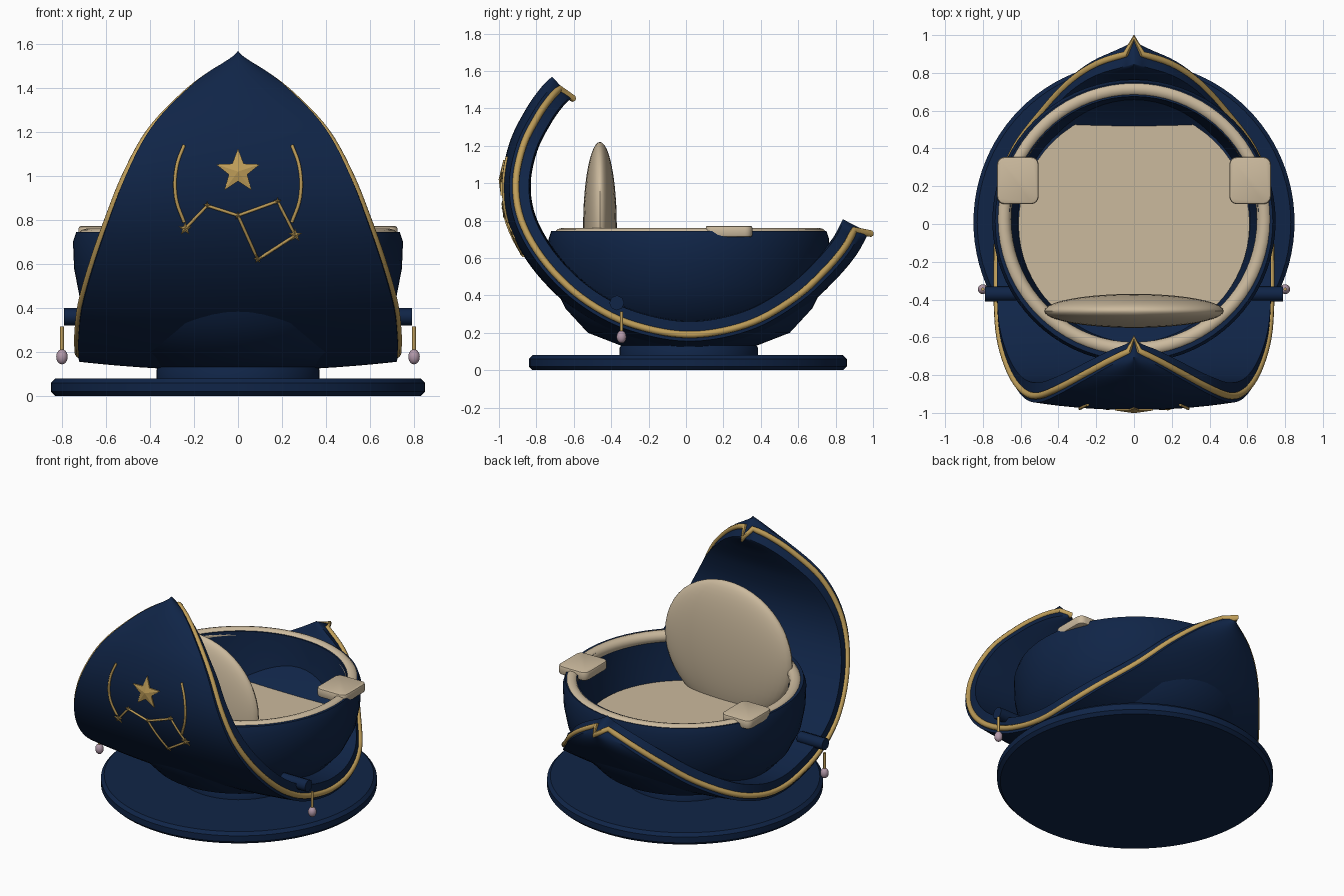
import bpy, bmesh, math
from mathutils import Vector
from mathutils.bvhtree import BVHTree

if "Cube" in bpy.data.objects:
    bpy.data.objects.remove(bpy.data.objects["Cube"])


def material(name, r, g, b):
    m = bpy.data.materials.new(name)
    m.diffuse_color = (r, g, b, 1)
    m.use_nodes = True
    m.node_tree.nodes["Principled BSDF"].inputs["Base Color"].default_value = m.diffuse_color
    return m


NAVY = material("navy", 0.005, 0.018, 0.063)
CREAM = material("cream", 0.60, 0.49, 0.34)
GOLD = material("gold", 0.52, 0.34, 0.10)
MAUVE = material("mauve", 0.45, 0.32, 0.40)


def finish(name, bm, mat, angle=40):
    bmesh.ops.recalc_face_normals(bm, faces=bm.faces)
    me = bpy.data.meshes.new(name)
    bm.to_mesh(me)
    bm.free()
    ob = bpy.data.objects.new(name, me)
    bpy.context.collection.objects.link(ob)
    me.materials.append(mat)
    select(ob)
    bpy.ops.object.shade_smooth_by_angle(angle=math.radians(angle))
    return ob


def select(ob):
    bpy.ops.object.select_all(action='DESELECT')
    ob.select_set(True)
    bpy.context.view_layer.objects.active = ob


def lathe(name, profile, mat, cy, n=64, angle=40):
    """Spin an (r, z) profile around a vertical axis at y = cy."""
    bm = bmesh.new()
    vs = [bm.verts.new((r, cy, z)) for r, z in profile]
    es = [bm.edges.new(p) for p in zip(vs, vs[1:])]
    bmesh.ops.spin(bm, geom=vs + es, cent=(0, cy, 0), axis=(0, 0, 1),
                   angle=math.tau, steps=n, use_merge=True)
    bmesh.ops.remove_doubles(bm, verts=bm.verts, dist=1e-4)
    return finish(name, bm, mat, angle)


def tube(name, pts, radius, mat, cyclic=False):
    cu = bpy.data.curves.new(name, 'CURVE')
    cu.dimensions = '3D'
    cu.bevel_depth = radius
    cu.bevel_resolution = 2
    cu.use_fill_caps = True
    sp = cu.splines.new('POLY')
    sp.points.add(len(pts) - 1)
    for p, co in zip(sp.points, pts):
        p.co = (*co, 1)
    sp.use_cyclic_u = cyclic
    cu.materials.append(mat)
    ob = bpy.data.objects.new(name, cu)
    bpy.context.collection.objects.link(ob)
    select(ob)
    bpy.ops.object.convert(target='MESH')
    bpy.ops.object.shade_smooth_by_angle(angle=math.radians(50))


def ellipsoid(name, loc, size, mat):
    bm = bmesh.new()
    bmesh.ops.create_uvsphere(bm, u_segments=40, v_segments=24, radius=1)
    bmesh.ops.scale(bm, vec=size, verts=bm.verts)
    bmesh.ops.translate(bm, vec=loc, verts=bm.verts)
    finish(name, bm, mat)


def smooth_path(pts, steps):
    """Catmull-Rom through the points."""
    pts = [Vector(p) for p in pts]
    ext = [2 * pts[0] - pts[1]] + pts + [2 * pts[-1] - pts[-2]]
    out = []
    for a, b, c, d in zip(ext, ext[1:], ext[2:], ext[3:]):
        for i in range(steps):
            t = i / steps
            out.append(0.5 * (2 * b + (c - a) * t + (2 * a - 5 * b + 4 * c - d) * t ** 2
                              + (3 * b - a - 3 * c + d) * t ** 3))
    return out + [pts[-1]]


# Base plate, pedestal and tub
lathe("base_plate", [(0, 0), (.83, 0), (.85, .02), (.85, .06), (.83, .08), (0, .08)], NAVY, .01, 96)
lathe("pedestal", [(0, .06), (.37, .06), (.37, .12), (.35, .15), (0, .15)], NAVY, .015)
lathe("tub", [(0, .12), (.36, .13), (.54, .2), (.66, .33), (.72, .45), (.745, .58), (.75, .70),
              (.735, .745), (.66, .745), (.65, .6), (.615, .40), (0, .40)], NAVY, .015, 72)
lathe("floor", [(0, .40), (.612, .40), (.612, .44), (0, .44)], CREAM, .0)
lathe("tub_rim", [(.69 + .04 * math.cos(a * math.tau / 12), .72 + .04 * math.sin(a * math.tau / 12))
                  for a in range(13)], CREAM, .025, 72)

# Crescent shell: centre line (y, z) with half width
spine = smooth_path([
    (-.665, 1.515, .004), (-.72, 1.46, .12), (-.79, 1.36, .25), (-.87, 1.2, .40), (-.91, 1.0, .51),
    (-.88, .8, .59), (-.77, .6, .66), (-.6, .42, .71), (-.4, .29, .725), (-.2, .22, .725),
    (0, .19, .72), (.2, .21, .70), (.4, .275, .63), (.6, .40, .48), (.75, .54, .34),
    (.85, .66, .19), (.91, .77, .004)], 5)


def shell_point(i, u, off):
    p = spine[i]
    t = (spine[min(i + 1, len(spine) - 1)] - spine[max(i - 1, 0)]).xy.normalized()
    return Vector((p.z * u, p.x + t.y * off, p.y - t.x * off))


US = [k / 8 for k in range(-8, 9)]
bm = bmesh.new()
rings = []
for i in range(len(spine)):
    sec = [(u, .075 - .04 * u * u) for u in US] + [(u, -.08 + .01 * u * u) for u in reversed(US)]
    rings.append([bm.verts.new(shell_point(i, u, o)) for u, o in sec])
for a, b in zip(rings, rings[1:]):
    for j in range(len(a)):
        k = (j + 1) % len(a)
        bm.faces.new((a[j], a[k], b[k], b[j]))
bm.faces.new(rings[0])
bm.faces.new(rings[-1])
surface = BVHTree.FromBMesh(bm)
finish("crescent_shell", bm, NAVY)

# Gold trim along the shell edge, folded over both tips
inner = range(1, len(spine) - 1)
trim = [shell_point(0, 0, -.085)] + [shell_point(i, 1, 0) for i in inner]
trim += [shell_point(len(spine) - 1, 0, .085)] + [shell_point(i, -1, 0) for i in reversed(inner)]
tube("shell_trim", trim, .019, GOLD, True)


# Ornaments laid on the front of the shell
def on_shell(x, z, lift=.004):
    hit = surface.ray_cast(Vector((x, -3, z)), Vector((0, 1, 0)))[0]
    return Vector((x, hit.y - lift, z))


def star(name, x, z, r, lift):
    bm = bmesh.new()
    ring = []
    for k in range(10):
        a = math.pi / 2 + k * math.pi / 5
        q = r if k % 2 == 0 else r * .42
        ring.append((x + q * math.cos(a), z + q * math.sin(a)))
    top = [bm.verts.new(on_shell(*p, .008)) for p in ring]
    low = [bm.verts.new(on_shell(*p, -.01)) for p in ring]
    mid = bm.verts.new(on_shell(x, z, lift))
    for k in range(10):
        j = (k + 1) % 10
        bm.faces.new((top[k], top[j], mid))
        bm.faces.new((top[k], low[k], low[j], top[j]))
    finish(name, bm, GOLD, 15)


star("large_star", 0, 1.02, .105, .018)
nodes = [(-.24, .76), (-.14, .865), (0, .82), (.18, .885), (.26, .73), (.09, .62)]
for k, (x, z) in enumerate(nodes):
    star(f"small_star_{k}", x, z, .032 if k in (0, 4) else .019, .014)
chain = nodes + [nodes[2]]
line = [on_shell(*Vector(a).lerp(Vector(b), t / 5)) for a, b in zip(chain, chain[1:]) for t in range(6)]
tube("star_lines", line, .007, GOLD)
for s, side in ((-1, "left"), (1, "right")):
    arc = smooth_path([(.245, 1.14), (.275, 1.06), (.287, .97), (.278, .88), (.245, .79)], 4)
    tube(f"{side}_arc", [on_shell(s * p.x, p.y) for p in arc], .008, GOLD)

# Seat back
ellipsoid("seat_back", (0, -.46, .77), (.475, .09, .45), CREAM)

# Arm pads, side pegs and hanging beads
for s, side in ((-1, "left"), (1, "right")):
    bm = bmesh.new()
    bmesh.ops.create_cube(bm, size=1)
    bmesh.ops.scale(bm, vec=(.22, .25, .06), verts=bm.verts)
    bmesh.ops.bevel(bm, geom=[e for e in bm.edges if abs(e.verts[0].co.z - e.verts[1].co.z) > .01],
                    offset=.04, segments=4, affect='EDGES', profile=.5)
    bmesh.ops.bevel(bm, geom=[e for e in bm.edges if abs(e.verts[0].co.z - e.verts[1].co.z) < .001],
                    offset=.012, segments=2, affect='EDGES', profile=.5)
    bmesh.ops.translate(bm, vec=(s * .615, .23, .742), verts=bm.verts)
    finish(f"{side}_arm_pad", bm, CREAM)
    tube(f"{side}_peg", [(s * .60, -.37, .36), (s * .79, -.37, .36)], .04, NAVY)
    tube(f"{side}_cord", [(s * .80, -.345, .18), (s * .80, -.345, .315)], .009, GOLD)
    ellipsoid(f"{side}_bead", (s * .80, -.345, .178), (.026, .026, .034), MAUVE)
